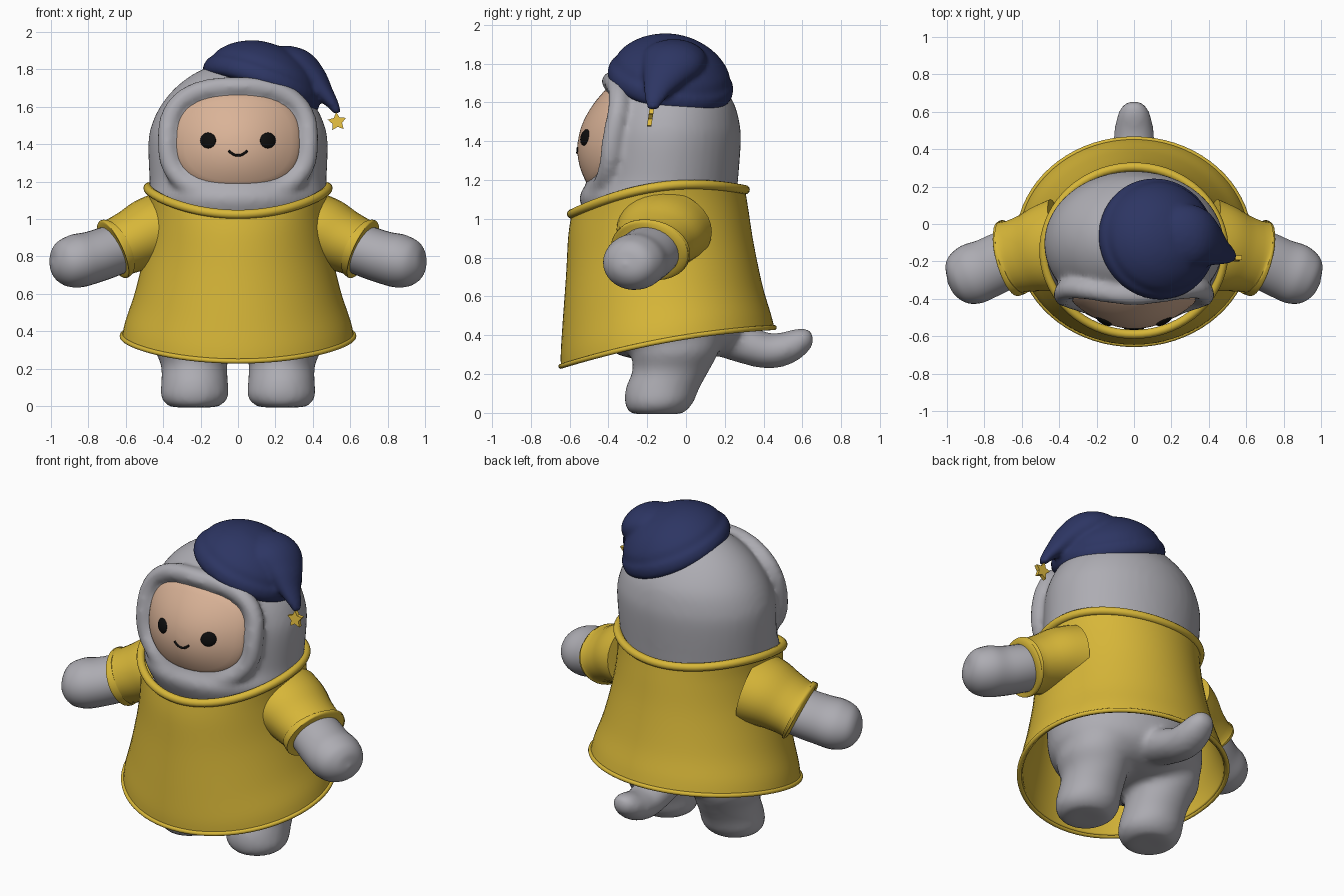
import bpy, bmesh, math
from mathutils import Vector

if "Cube" in bpy.data.objects:
    bpy.data.objects.remove(bpy.data.objects["Cube"])

TAU = 2 * math.pi


def material(name, rgb):
    m = bpy.data.materials.new(name)
    m.diffuse_color = (*rgb, 1)
    m.use_nodes = True
    m.node_tree.nodes["Principled BSDF"].inputs["Base Color"].default_value = m.diffuse_color
    return m


GREY = material("soft grey", (0.42, 0.415, 0.45))
YELLOW = material("yellow cloth", (0.68, 0.47, 0.04))
NAVY = material("navy cloth", (0.026, 0.036, 0.125))
SKIN = material("peach skin", (0.70, 0.45, 0.31))
BLACK = material("black", (0.004, 0.004, 0.004))
GOLD = material("gold", (0.75, 0.50, 0.05))


def spline(pts, n=5):
    """Catmull-Rom interpolation through tuples of any length."""
    out = []
    for i in range(len(pts) - 1):
        p0, p1, p2, p3 = (pts[max(i - 1, 0)], pts[i], pts[i + 1], pts[min(i + 2, len(pts) - 1)])
        for k in range(n):
            t = k / n
            out.append(tuple(
                0.5 * (2 * b + (c - a) * t + (2 * a - 5 * b + 4 * c - d) * t * t
                       + (3 * b - a - 3 * c + d) * t ** 3)
                for a, b, c, d in zip(p0, p1, p2, p3)))
    return out + [tuple(pts[-1])]


def skin(bm, rings, closed=False, caps=True):
    """Join rings of points with quads."""
    vs = [[bm.verts.new(p) for p in r] for r in rings]
    n = len(vs[0])
    pairs = list(zip(vs, vs[1:])) + ([(vs[-1], vs[0])] if closed else [])
    for a, b in pairs:
        for j in range(n):
            bm.faces.new((a[j], a[(j + 1) % n], b[(j + 1) % n], b[j]))
    if caps and not closed:
        bm.faces.new(vs[0][::-1])
        bm.faces.new(vs[-1])


def loft(bm, rows, n=48):
    """Stack ellipses given as (z, centre x, half width, front y, back y)."""
    rings = []
    for z, cx, rx, yf, yb in spline(rows):
        rx = max(rx, 0.002)
        rings.append([(cx + rx * math.cos(TAU * j / n),
                       (yf + yb) / 2 + max((yb - yf) / 2, 0.002) * math.sin(TAU * j / n), z)
                      for j in range(n)])
    skin(bm, rings)


def sweep(bm, pts, ref, sa=1, sb=1, n=24, closed=False):
    """Sweep an ellipse along points given as (x, y, z, radius)."""
    rings, m = [], len(pts)
    for i, p in enumerate(pts):
        a = pts[(i - 1) % m] if closed else pts[max(i - 1, 0)]
        b = pts[(i + 1) % m] if closed else pts[min(i + 1, m - 1)]
        t = (Vector(b[:3]) - Vector(a[:3])).normalized()
        side = t.cross(Vector(ref)).normalized()
        up = side.cross(t)
        r = max(p[3], 0.001)
        rings.append([Vector(p[:3]) + r * (sa * math.cos(TAU * j / n) * side
                                           + sb * math.sin(TAU * j / n) * up) for j in range(n)])
    skin(bm, rings, closed)


def finish(name, bm, mat, voxel=0, smooth=0, angle=50):
    bmesh.ops.recalc_face_normals(bm, faces=bm.faces)
    me = bpy.data.meshes.new(name)
    bm.to_mesh(me)
    bm.free()
    me.materials.append(mat)
    ob = bpy.data.objects.new(name, me)
    bpy.context.collection.objects.link(ob)
    me.shade_smooth()
    if voxel:
        rm = ob.modifiers.new("fuse", 'REMESH')
        rm.mode, rm.voxel_size, rm.use_smooth_shade = 'VOXEL', voxel, True
        sm = ob.modifiers.new("soften", 'SMOOTH')
        sm.factor, sm.iterations = 0.5, smooth
    else:
        bpy.context.view_layer.objects.active = ob
        ob.select_set(True)
        bpy.ops.object.shade_smooth_by_angle(angle=math.radians(angle))
        ob.select_set(False)
    return ob


# Body, legs and tail fused into one soft form
bm = bmesh.new()
loft(bm, [(.27, 0, .02, -.12, -.08), (.285, 0, .27, -.3, .12), (.34, 0, .42, -.41, .24),
          (.45, 0, .475, -.46, .3), (.7, 0, .455, -.49, .3), (1, 0, .43, -.5, .25),
          (1.08, 0, .3, -.4, .15)])
for s in (-1, 1):
    loft(bm, [(-.006, s * .235, .03, -.16, -.12), (-.002, s * .235, .13, -.28, -.02),
              (.05, s * .232, .18, -.315, .035), (.13, s * .232, .178, -.31, .07),
              (.22, s * .235, .177, -.275, .12), (.32, s * .25, .2, -.285, .17),
              (.45, s * .24, .2, -.28, .2)])
sweep(bm, spline([(0, .1, .42, .1), (0, .28, .36, .1), (0, .42, .32, .092), (0, .52, .335, .085),
                  (0, .595, .375, .068), (0, .635, .405, .042), (0, .65, .415, .005)]),
      (1, 0, 0), sa=1, sb=1.22)
finish("body", bm, GREY, .02, 7)


# Face shape shared by the face, hood rim, eyes and mouth
def face_y(x, z):
    return -.56 + 1.55 * (z - 1.36) ** 2 + 1.3 * x * x


def outline(a, hx, hz):
    c, s = math.cos(a), math.sin(a)
    e = 2 / 2.6
    return (math.copysign(abs(c) ** e, c) * hx, 1.42 + math.copysign(abs(s) ** e, s) * hz)


# Hood with rounded opening
bm = bmesh.new()
loft(bm, [(.95, 0, .4, -.48, .2), (1.1, 0, .468, -.55, .255), (1.2, 0, .473, -.51, .268),
          (1.4, 0, .48, -.49, .283), (1.5, 0, .463, -.47, .275), (1.6, 0, .417, -.43, .245),
          (1.7, 0, .337, -.365, .175), (1.78, 0, .23, -.28, .09), (1.83, 0, .11, -.18, -.01),
          (1.845, 0, .01, -.1, -.08)])
rim = []
for j in range(96):
    x, z = outline(TAU * j / 96, .378, .288)
    u, w = outline(TAU * j / 96, .33, .245)
    rim.append((x, face_y(u, w) + .035, z, .054))
sweep(bm, rim, (0, 1, 0), n=16, closed=True)
finish("hood", bm, GREY, .018, 8)

# Face dome with a hidden edge turned back into the hood
bm = bmesh.new()
rings = []
for k in range(1, 13):
    ring = []
    for j in range(64):
        x, z = outline(TAU * j / 64, .345 * k / 12, .26 * k / 12)
        ring.append((x, face_y(x, z) + (.012 if k == 12 else 0), z))
    rings.append(ring)
rings.append([(x, y + .1, z) for x, y, z in rings[-1]])
skin(bm, rings)
finish("face", bm, SKIN)

# Eyes
for s, name in ((-1, "left_eye"), (1, "right_eye")):
    bm = bmesh.new()
    bmesh.ops.create_uvsphere(bm, u_segments=24, v_segments=12, radius=.042)
    for v in bm.verts:
        v.co = Vector((s * .16 + v.co.x, face_y(s * .16 + v.co.x, 1.42 + v.co.z) + v.co.y * .4,
                       1.42 + v.co.z))
    finish(name, bm, BLACK)

# Smile
bm = bmesh.new()
smile = []
for i in range(-10, 11):
    x = i * .005
    z = 1.34 + .026 * (i / 10) ** 2
    smile.append((x, face_y(x, z), z, .0065))
sweep(bm, smile, (0, 1, 0), n=8)
finish("mouth", bm, BLACK)


# Flared shirt with slanted hem and dipped collar
def shirt_ring(t, rx, yf, yb, n=72):
    out = []
    for j in range(n):
        c, s = math.cos(TAU * j / n), math.sin(TAU * j / n)
        hem = .375 + .1 * s - .035 * s * s
        neck = 1.165 + .0625 * s - .0775 * s * s
        out.append((rx * c, (yf + yb) / 2 + (yb - yf) / 2 * s, hem + (neck - hem) * t))
    return out


rows = spline([(0, .62, -.645, .455), (.1, .602, -.645, .437), (.3, .55, -.635, .395),
               (.6, .495, -.618, .35), (.85, .475, -.607, .322), (1, .482, -.59, .305)])
bm = bmesh.new()
skin(bm, [shirt_ring(*r) for r in rows], caps=False)
shirt = finish("shirt", bm, YELLOW)
sol = shirt.modifiers.new("cloth", 'SOLIDIFY')
sol.thickness, sol.offset = .02, -1
for name, row, r in (("collar", rows[-1], .024), ("hem", rows[0], .013)):
    bm = bmesh.new()
    sweep(bm, [(*p, r) for p in shirt_ring(*row)], (0, 0, 1), n=12, closed=True)
    finish(name, bm, YELLOW)

# Sleeves and arms
for s, side in ((-1, "left"), (1, "right")):
    bm = bmesh.new()
    sweep(bm, spline([(s * .39, -.11, .945, .25), (s * .47, -.13, .925, .235),
                      (s * .56, -.155, .885, .21), (s * .64, -.175, .85, .197),
                      (s * .655, -.18, .843, .208), (s * .67, -.184, .836, .203),
                      (s * .676, -.186, .833, .15)], 4), (0, 1, 0), sa=.81, n=32)
    finish(side + "_sleeve", bm, YELLOW)
    bm = bmesh.new()
    sweep(bm, spline([(s * .5, -.13, .89, .13), (s * .66, -.18, .835, .143),
                      (s * .78, -.235, .795, .147), (s * .87, -.27, .775, .15),
                      (s * .94, -.295, .768, .125), (s * .98, -.31, .765, .075),
                      (s * .995, -.315, .765, .005)]), (0, 1, 0), sa=.95, sb=1.08, n=32)
    finish(side + "_arm", bm, GREY)

# Tilted nightcap: banded dome plus drooping point
bm = bmesh.new()
base = Vector((.115, -.085, 1.685))
nrm = Vector((.37, .2, 1)).normalized()
dome = [(-.03, .27), (-.02, .31), (.015, .328), (.06, .322), (.08, .305), (.13, .282),
        (.19, .222), (.235, .14), (.255, .06), (.26, .002)]
sweep(bm, spline([(*(base + nrm * h), r) for h, r in dome]), (0, 1, 0), n=48)
sweep(bm, spline([(.13, -.06, 1.8, .1), (.22, -.06, 1.815, .13), (.32, -.075, 1.8, .13),
                  (.4, -.11, 1.745, .095), (.46, -.145, 1.675, .06), (.51, -.165, 1.61, .036),
                  (.53, -.172, 1.57, .022), (.533, -.173, 1.56, .003)]),
      (0, 1, 0), sa=.85, sb=1.3)
finish("nightcap", bm, NAVY, .013, 5)

# Star charm hanging from the cap
bm = bmesh.new()
star = []
for y in (-.195, -.172):
    ring = []
    for j in range(10):
        r = .052 if j % 2 == 0 else .027
        a = TAU * j / 10 + math.pi / 2 + .1
        ring.append((.53 + r * math.cos(a), y + .15 * r * math.sin(a), 1.52 + r * math.sin(a)))
    star.append(ring)
skin(bm, star)
finish("star_charm", bm, GOLD, angle=30)
